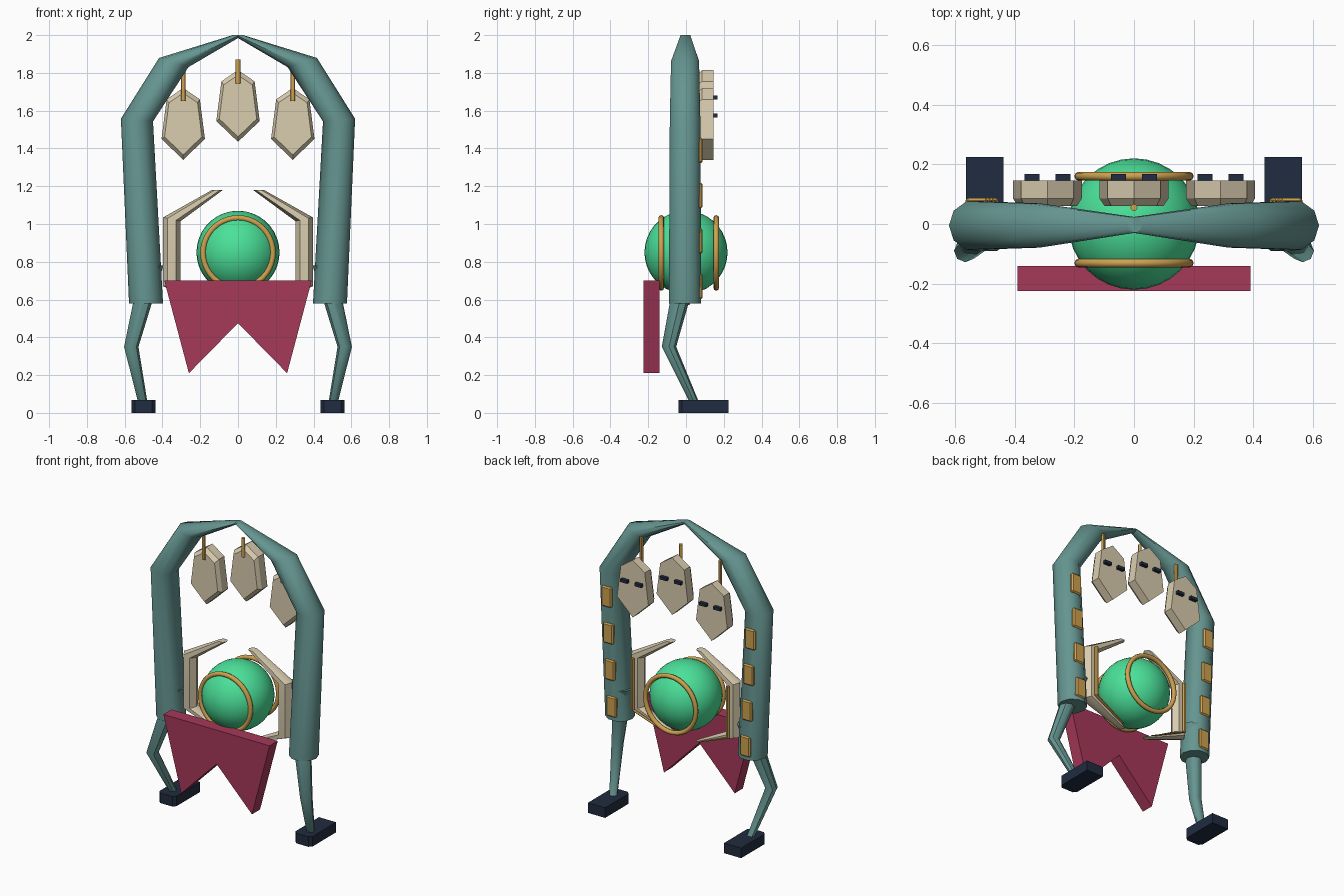
import bpy, bmesh, math
from mathutils import Vector

if "Cube" in bpy.data.objects:
    bpy.data.objects.remove(bpy.data.objects["Cube"])


def material(name, rgb):
    m = bpy.data.materials.new(name)
    m.diffuse_color = (*rgb, 1)
    m.use_nodes = True
    m.node_tree.nodes["Principled BSDF"].inputs["Base Color"].default_value = m.diffuse_color
    return m


TEAL = material("teal", (0.13, 0.30, 0.28))
BONE = material("bone", (0.70, 0.61, 0.43))
GOLD = material("gold", (0.62, 0.36, 0.08))
GREEN = material("green", (0.07, 0.75, 0.32))
CRIMSON = material("crimson", (0.38, 0.04, 0.10))
NAVY = material("navy", (0.015, 0.025, 0.05))


def finish(bm, name, mat, smooth=None):
    bmesh.ops.recalc_face_normals(bm, faces=bm.faces[:])
    me = bpy.data.meshes.new(name)
    bm.to_mesh(me)
    bm.free()
    ob = bpy.data.objects.new(name, me)
    bpy.context.collection.objects.link(ob)
    me.materials.append(mat)
    if smooth:
        bpy.ops.object.select_all(action='DESELECT')
        ob.select_set(True)
        bpy.context.view_layer.objects.active = ob
        bpy.ops.object.shade_smooth_by_angle(angle=math.radians(smooth))
    return ob


def skin(name, rings, mat, smooth=None):
    """Join a list of equal-length point rings and cap both ends."""
    bm = bmesh.new()
    vs = [[bm.verts.new(p) for p in r] for r in rings]
    n = len(vs[0])
    for a, b in zip(vs, vs[1:]):
        for i in range(n):
            j = (i + 1) % n
            bm.faces.new((a[i], a[j], b[j], b[i]))
    bm.faces.new(vs[0])
    bm.faces.new(vs[-1])
    return finish(bm, name, mat, smooth)


def limb(name, stations, sides, side, mat, smooth=45):
    """Stations: x, y, z, radius, tilt (rise of the outer edge)."""
    rings = []
    for x, y, z, r, tilt in stations:
        ring = []
        for i in range(sides):
            a = math.tau * i / sides
            c, s = math.cos(a), math.sin(a)
            ring.append(Vector((side * (x + r * c), y + r * s, z + tilt * c)))
        rings.append(ring)
    return skin(name, rings, mat, smooth)


def box(name, center, size, mat):
    x, y, z = center
    w, d, h = (s / 2 for s in size)
    rings = [[(x - w, y - d, k), (x + w, y - d, k), (x + w, y + d, k), (x - w, y + d, k)]
             for k in (z - h, z + h)]
    return skin(name, rings, mat)


for s, tag in ((-1, "left"), (1, "right")):
    # Half of the tall body arch
    limb(f"{tag}_arch", [(.487, -.005, .58, .09, 0), (.535, -.005, 1.55, .085, .007),
                         (.34, -.005, 1.855, .078, .024), (0, -.003, 2.0, .027, 0)],
         10, s, TEAL)
    # Bent leg
    limb(f"{tag}_leg", [(.455, .01, .78, .06, 0), (.565, -.09, .35, .038, 0),
                        (.505, .042, .06, .025, 0)], 8, s, TEAL)
    # Foot with cut heel corners
    outline = [(-.063, .225), (-.063, -.02), (-.045, -.04), (.045, -.04), (.063, -.02), (.063, .225)]
    skin(f"{tag}_foot", [[(s * .5 + x, y, z) for x, y in outline] for z in (0, .067)], NAVY)
    # Bone claw round the orb
    limb(f"{tag}_claw", [(.1, 0, .57, .022, 0), (.35, 0, .68, .046, -.01),
                         (.35, 0, 1.025, .046, .01), (.109, 0, 1.18, .029, 0)], 6, s, BONE)
    # Gold strip behind the claw
    limb(f"{tag}_claw_strip", [(.12, .035, .58, .008, 0), (.35, .06, .68, .012, 0),
                               (.35, .06, 1.02, .012, 0)], 6, s, GOLD)
    # Gold plates on the back of the arch
    for i in range(4):
        z = .67 + .24 * i
        plate = box(f"{tag}_back_plate_{i + 1}", (s * (.487 + (z - .58) * .0495), .075, z),
                    (.075, .025, .135), GOLD)
        bev = plate.modifiers.new("Bevel", 'BEVEL')
        bev.width = .008
        bev.segments = 1

# Central orb
bm = bmesh.new()
bmesh.ops.create_uvsphere(bm, u_segments=32, v_segments=18, radius=.22)
bmesh.ops.translate(bm, verts=bm.verts, vec=(0, 0, .85))
finish(bm, "orb", GREEN, 60)

# Front and back orb rings
for y, tag in ((-.131, "front"), (.16, "back")):
    bpy.ops.mesh.primitive_torus_add(location=(0, y, .847), rotation=(math.pi / 2, 0, 0),
                                     major_radius=.185, minor_radius=.015,
                                     major_segments=40, minor_segments=8)
    ring = bpy.context.object
    ring.name = f"{tag}_orb_ring"
    ring.data.materials.append(GOLD)
    bpy.ops.object.shade_smooth_by_angle(angle=math.radians(60))

# Notched front cloth
cloth = [(-.39, .70), (-.26, .21), (0, .475), (.26, .21), (.39, .70)]
skin("front_cloth", [[(x, y, z) for x, z in cloth] for y in (-.225, -.14)], CRIMSON)

# Hanging masks with straps and eyes
face = [(0, .19), (.088, .13), (.115, -.08), (0, -.19), (-.115, -.08), (-.088, .13)]
for tag, cx, cz in (("left", -.29, 1.53), ("middle", 0, 1.625), ("right", .29, 1.53)):
    skin(f"{tag}_mask", [[(cx + x * k, y, cz + z * k) for x, z in face]
                         for y, k in ((.06, .86), (.085, 1), (.145, 1))], BONE)
    top = 1.87 if cx == 0 else 1.84
    limb(f"{tag}_strap", [(cx, .055, cz + .12, .012, 0), (cx, .055, top, .012, 0)], 8, 1, GOLD)
    for e in (-.052, .052):
        box(f"{tag}_mask_eye", (cx + e, .153, cz + .044), (.05, .028, .02), NAVY)
